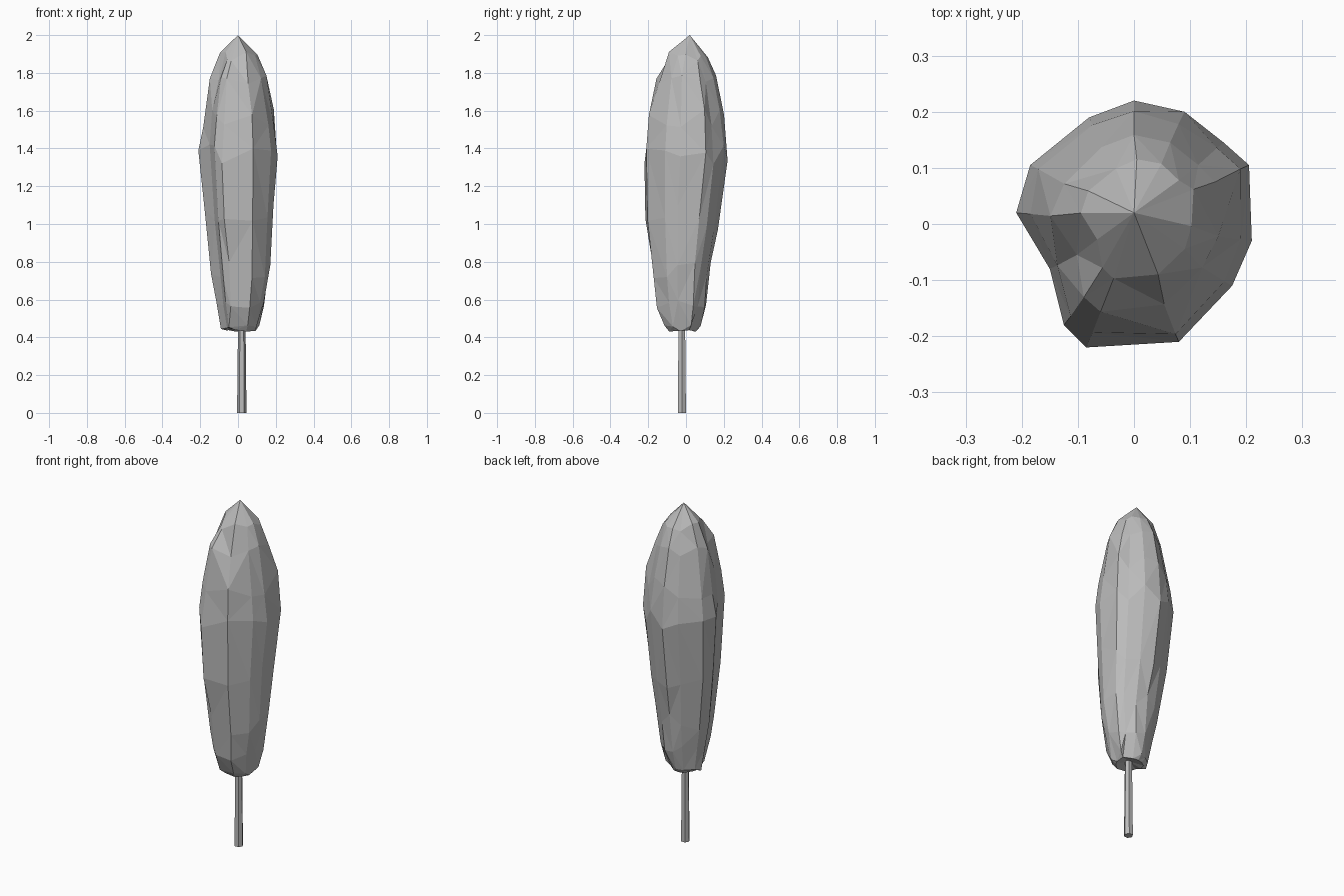
import bpy, bmesh, math, random
from mathutils import Vector

random.seed(4)
cube = bpy.data.objects.get("Cube")
if cube:
    bpy.data.objects.remove(cube, do_unlink=True)

grey = bpy.data.materials.new("plain grey")
grey.use_nodes = True
colour = (0.5, 0.5, 0.5, 1)
grey.diffuse_color = colour
grey.node_tree.nodes["Principled BSDF"].inputs["Base Color"].default_value = colour


def make_object(name, bm):
    bmesh.ops.recalc_face_normals(bm, faces=bm.faces[:])
    mesh = bpy.data.meshes.new(name)
    bm.to_mesh(mesh)
    bm.free()
    mesh.materials.append(grey)
    obj = bpy.data.objects.new(name, mesh)
    bpy.context.collection.objects.link(obj)


def loft(bm, rings):
    for low, high in zip(rings, rings[1:]):
        for i in range(len(low)):
            j = (i + 1) % len(low)
            bm.faces.new((low[i], low[j], high[j], high[i]))


def fan(bm, ring, tip):
    point = bm.verts.new(tip)
    for i in range(len(ring)):
        bm.faces.new((ring[i], ring[(i + 1) % len(ring)], point))


# Crown: an irregular outline scaled up the height, with a groove on one side
outline = [(0, .22), (.09, .2), (.16, .145), (.205, .105), (.21, -.03), (.175, -.11),
           (.08, -.21), (-.085, -.22), (-.125, -.18), (-.15, -.08), (-.21, .02),
           (-.185, .105), (-.08, .19)]
# height, centre x, centre y, width scale, depth scale, height jitter
levels = [(.435, .015, -.02, .36, .34, .005), (.455, .012, -.02, .48, .44, .012),
          (.58, .012, -.025, .61, .60, .03), (.75, .015, -.025, .74, .70, .05),
          (1.03, .005, -.018, .89, .87, .07), (1.37, 0, 0, 1, 1, .06),
          (1.56, 0, 0, .90, .91, .05), (1.77, 0, 0, .70, .71, .03),
          (1.89, .005, .01, .48, .48, .03)]
bm = bmesh.new()
rings = []
for z, cx, cy, sx, sy, jitter in levels:
    ring = []
    for x, y in outline:
        swell = 1 + random.uniform(-.04, .03) * (z != 1.37)
        ring.append(bm.verts.new((cx + x * sx * swell, cy + y * sy * swell,
                                  z + random.uniform(-jitter, jitter))))
    rings.append(ring)
loft(bm, rings)
fan(bm, rings[-1], (0, .02, 2))
fan(bm, rings[0], (.02, -.02, .455))
# Merge close corners for larger, uneven facets
bmesh.ops.remove_doubles(bm, verts=bm.verts[:], dist=.028)
bmesh.ops.triangulate(bm, faces=bm.faces[:], quad_method='SHORT_EDGE')
make_object("crown", bm)

# Trunk: slim six-sided post
bm = bmesh.new()
trunk = []
for z, r in ((0, .025), (.46, .02)):
    trunk.append([bm.verts.new((.02 + r * math.cos(k * math.pi / 3),
                                -.022 + r * math.sin(k * math.pi / 3), z)) for k in range(6)])
loft(bm, trunk)
for ring in trunk:
    bm.faces.new(ring)
make_object("trunk", bm)
